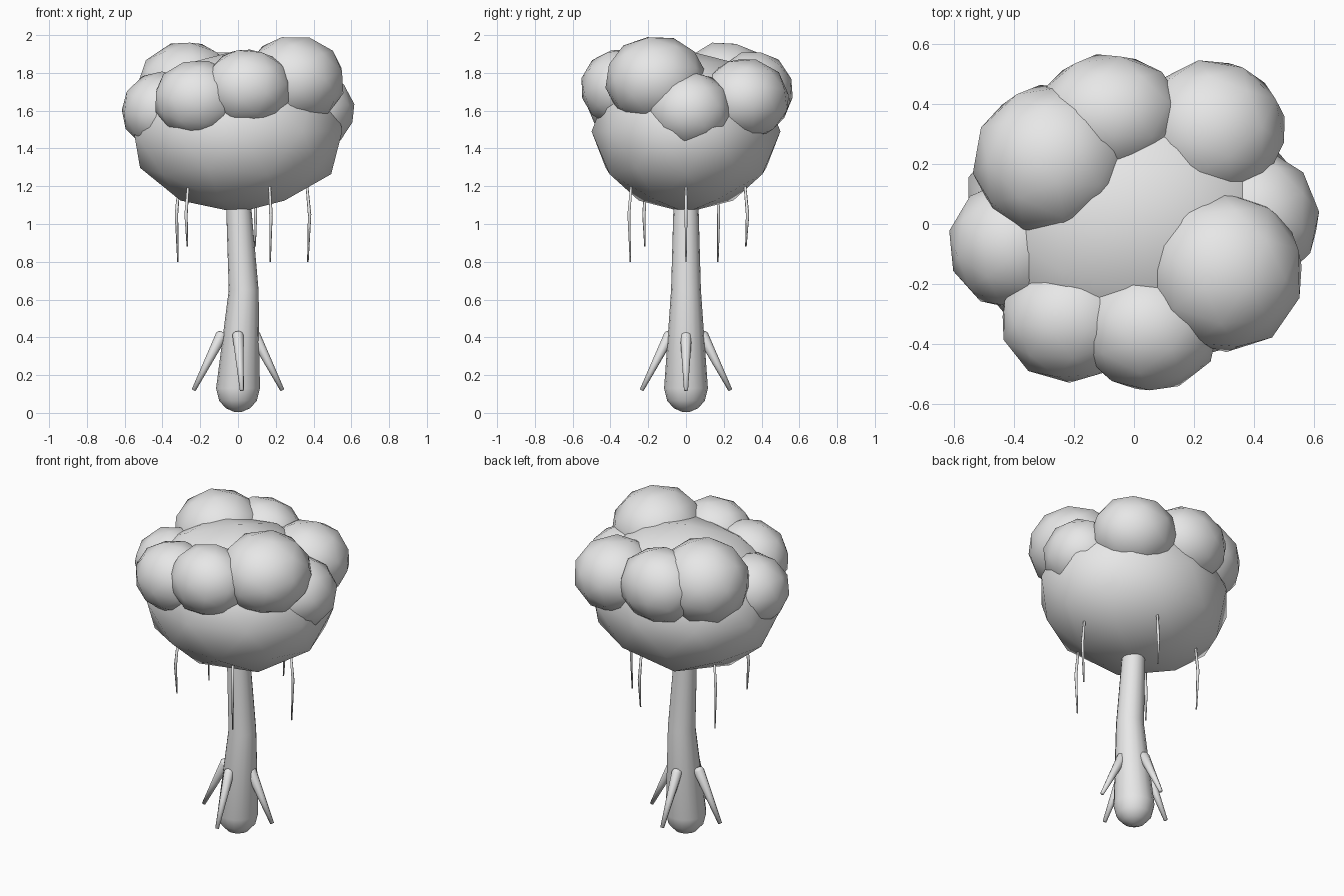
import bpy, bmesh, math, random
from mathutils import Vector, Matrix, Euler

random.seed(4)
cube = bpy.data.objects.get("Cube")
if cube:
    bpy.data.objects.remove(cube, do_unlink=True)

grey = bpy.data.materials.new("plain_grey")
grey.use_nodes = True
colour = (0.8, 0.8, 0.8, 1)
grey.diffuse_color = colour
grey.node_tree.nodes["Principled BSDF"].inputs["Base Color"].default_value = colour


def finish(name, bm):
    bmesh.ops.recalc_face_normals(bm, faces=bm.faces)
    for face in bm.faces:
        face.smooth = True
    mesh = bpy.data.meshes.new(name)
    bm.to_mesh(mesh)
    bm.free()
    mesh.materials.append(grey)
    obj = bpy.data.objects.new(name, mesh)
    bpy.context.collection.objects.link(obj)
    return obj


def blob(name, centre, radii, turn=(0, 0, 0)):
    """Coarse, smooth-shaded foliage ball."""
    bm = bmesh.new()
    matrix = (Matrix.Translation(centre) @ Matrix.Diagonal((*radii, 1))
              @ Euler(turn).to_matrix().to_4x4())
    bmesh.ops.create_icosphere(bm, subdivisions=2, radius=1, matrix=matrix)
    return finish(name, bm)


def tube(name, path, radii, sides):
    """Tapered tube along a path, closed at both ends."""
    bm = bmesh.new()
    points = [Vector(p) for p in path]
    spin = Vector((0, 0, 1)).rotation_difference(points[-1] - points[0])
    rings = []
    for point, radius in zip(points, radii):
        ring = []
        for i in range(sides):
            a = math.tau * i / sides
            ring.append(bm.verts.new(point + spin @ Vector(
                (radius * math.cos(a), radius * math.sin(a), 0))))
        rings.append(ring)
    for low, high in zip(rings, rings[1:]):
        for i in range(sides):
            j = (i + 1) % sides
            bm.faces.new((low[i], low[j], high[j], high[i]))
    bm.faces.new(rings[0])
    bm.faces.new(rings[-1])
    return finish(name, bm)


# Trunk: rounded foot, slight bend at mid height
trunk_path = [(0, 0, 0.005), (0, 0, 0.025), (0, 0, 0.065), (0, 0, 0.13),
              (0.03, 0, 0.65), (0.005, 0, 1.07), (0, 0, 1.3)]
tube("trunk", trunk_path, [0.02, 0.065, 0.1, 0.116, 0.079, 0.067, 0.06], 16)

# Main crown and the ring of lumps round its top
blob("crown", (0, 0, 1.49), (0.58, 0.5, 0.43))
lumps = {
    "back_right": ((-0.27, 0.21, 1.72), (0.27, 0.26, 0.25)),
    "back": ((-0.08, 0.36, 1.70), (0.25, 0.21, 0.22)),
    "back_left": ((0.26, 0.31, 1.66), (0.25, 0.24, 0.22)),
    "left": ((0.40, 0.02, 1.60), (0.22, 0.23, 0.21)),
    "front_left": ((0.30, -0.16, 1.76), (0.27, 0.27, 0.24)),
    "front": ((0.05, -0.35, 1.72), (0.24, 0.21, 0.21)),
    "front_right": ((-0.21, -0.32, 1.66), (0.24, 0.21, 0.21)),
    "right": ((-0.40, -0.07, 1.60), (0.22, 0.22, 0.21)),
}
for side, (centre, radii) in lumps.items():
    turn = (random.uniform(-0.3, 0.3), random.uniform(-0.3, 0.3), random.uniform(0, 6))
    blob("foliage_" + side, centre, radii, turn)

# Four prop roots leaning out from the trunk
for i, side in enumerate(("left", "back", "right", "front")):
    out = Vector((math.cos(i * math.pi / 2), math.sin(i * math.pi / 2), 0))
    top = out * 0.088 + Vector((0, 0, 0.41))
    tip = out * 0.235 + Vector((0.02 if side == "front" else 0, 0, 0.12))
    steps = (-0.06, -0.04, 0, 0.5, 1)
    tube("root_" + side, [top.lerp(tip, s) for s in steps],
         [0.012, 0.025, 0.031, 0.021, 0.011], 8)

# Hanging vines under the crown: angle, distance out, tip height
vines = [(0, 0.37, 0.80), (-60, 0.34, 0.80), (152, 0.36, 0.80),
         (-141, 0.345, 0.88), (74, 0.33, 0.88)]
for n, (angle, distance, tip) in enumerate(vines, 1):
    a = math.radians(angle)
    out = Vector((math.cos(a), math.sin(a), 0))
    path = [out * (distance + shift) + Vector((0, 0, z))
            for shift, z in ((-0.005, 1.2), (0.009, 1.05), (0, tip))]
    tube(f"vine_{n}", path, [0.007, 0.009, 0.004], 6)
